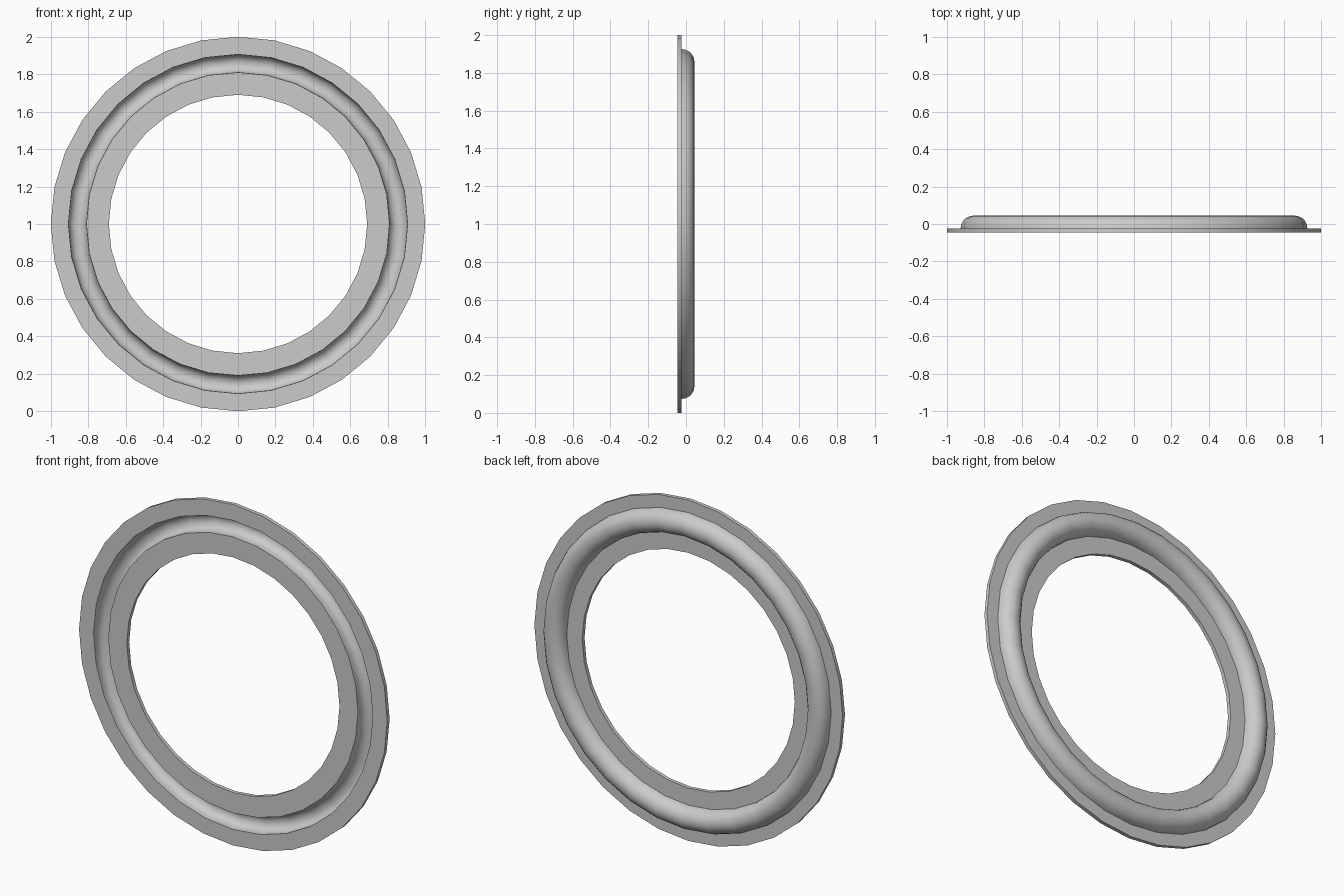
import bpy
import bmesh
from math import sin, cos, pi, radians

cube = bpy.data.objects.get("Cube")
if cube:
    bpy.data.objects.remove(cube, do_unlink=True)

SIDES = 32
FRONT, SEAT, MID = -0.045, -0.023, 0.858   # flange faces and bead centre radius


def arc(radius, steps, start, end):
    """Bead arc as (radius, depth) points, centred on the back of the flange."""
    angles = [start + (end - start) * i / steps for i in range(steps + 1)]
    return [(MID + radius * cos(a), SEAT + radius * sin(a)) for a in angles]


# Closed cross-section: flat flange with a rounded bead, hollow from the front
profile = [(1.0, FRONT), (1.0, SEAT)]
profile += arc(0.068, 10, 0, pi)
profile += [(0.69, SEAT), (0.69, FRONT), (MID - 0.048, FRONT)]
profile += arc(0.048, 10, pi, 0)
profile += [(MID + 0.048, FRONT)]

# Sweep the section around the front-to-back axis
bm = bmesh.new()
rings = []
for i in range(SIDES):
    a = 2 * pi * i / SIDES
    rings.append([bm.verts.new((r * cos(a), y, 1 + r * sin(a))) for r, y in profile])
for i in range(SIDES):
    here, there = rings[i], rings[(i + 1) % SIDES]
    for j in range(len(profile)):
        k = (j + 1) % len(profile)
        bm.faces.new((here[j], here[k], there[k], there[j]))
bmesh.ops.recalc_face_normals(bm, faces=bm.faces)

mesh = bpy.data.meshes.new("beaded_ring")
bm.to_mesh(mesh)
bm.free()
ring = bpy.data.objects.new("beaded_ring", mesh)
bpy.context.collection.objects.link(ring)

# Plain grey finish
grey = bpy.data.materials.new("grey")
grey.use_nodes = True
colour = (0.6, 0.6, 0.6, 1)
grey.diffuse_color = colour
grey.node_tree.nodes["Principled BSDF"].inputs["Base Color"].default_value = colour
mesh.materials.append(grey)

bpy.context.view_layer.objects.active = ring
ring.select_set(True)
bpy.ops.object.shade_smooth_by_angle(angle=radians(30))
